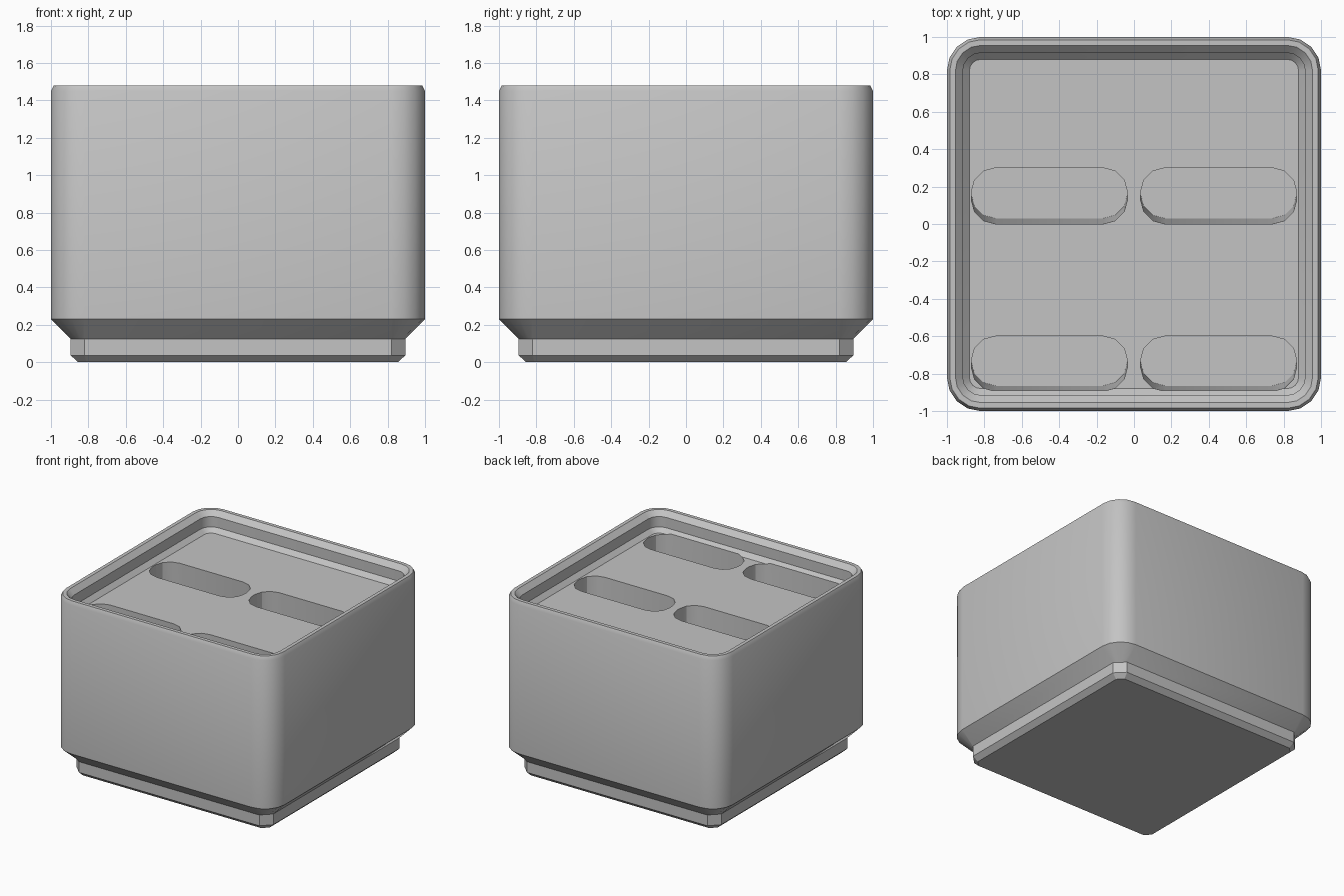
import bpy, bmesh, math
from math import radians, cos, sin

cube = bpy.data.objects.get("Cube")
if cube:
    bpy.data.objects.remove(cube)

grey = bpy.data.materials.new("plain_grey")
grey.use_nodes = True
GREY = (0.55, 0.55, 0.55, 1)
grey.diffuse_color = GREY
grey.node_tree.nodes["Principled BSDF"].inputs["Base Color"].default_value = GREY


def rounded_rect(x0, x1, y0, y1, r, z, segs, flat=False):
    """Counter-clockwise loop; flat=True straightens each corner into a chamfer."""
    pts = []
    corners = [(x1 - r, y1 - r), (x0 + r, y1 - r), (x0 + r, y0 + r), (x1 - r, y0 + r)]
    for k, (cx, cy) in enumerate(corners):
        a, b = radians(90 * k), radians(90 * k + 90)
        for i in range(segs + 1):
            t = i / segs
            ang = a + (b - a) * t
            dx, dy = cos(ang), sin(ang)
            if flat:
                dx = cos(a) * (1 - t) + cos(b) * t
                dy = sin(a) * (1 - t) + sin(b) * t
            pts.append((cx + r * dx, cy + r * dy, z))
    return pts


def loft(name, loops):
    """Skin a stack of matching loops and cap both ends."""
    bm = bmesh.new()
    rings = [[bm.verts.new(p) for p in loop] for loop in loops]
    n = len(rings[0])
    for lo, hi in zip(rings, rings[1:]):
        for i in range(n):
            j = (i + 1) % n
            bm.faces.new((lo[i], lo[j], hi[j], hi[i]))
    bm.faces.new(rings[0][::-1])
    bm.faces.new(rings[-1])
    bmesh.ops.recalc_face_normals(bm, faces=bm.faces)
    mesh = bpy.data.meshes.new(name)
    bm.to_mesh(mesh)
    bm.free()
    mesh.materials.append(grey)
    obj = bpy.data.objects.new(name, mesh)
    bpy.context.collection.objects.link(obj)
    return obj


# Bin: stepped foot, straight walls, stacking lip, recessed deck
FLOOR = 1.32
profile = [  # half width, corner radius, height, chamfered corner
    (0.855, 0.045, 0.0, True),
    (0.895, 0.075, 0.037, True),
    (0.895, 0.075, 0.125, True),
    (1.0, 0.18, 0.23, False),
    (1.0, 0.18, 1.45, False),
    (0.985, 0.165, 1.48, False),
    (0.955, 0.135, 1.48, False),
    (0.915, 0.095, 1.44, False),
    (0.915, 0.095, 1.355, False),
    (0.88, 0.06, FLOOR, False),
]
bin_body = loft("bin_body", [rounded_rect(-h, h, -h, h, r, z, 4, f)
                             for h, r, z, f in profile])

# Four deep slots, leaning slightly backwards towards the bottom
LEAN, BOTTOM, TOP = 0.03, 0.35, FLOOR + 0.01
for row, y0, y1 in (("back", 0.0, 0.3), ("front", -0.895, -0.6)):
    for side, x0, x1 in (("right", -0.87, -0.035), ("left", 0.035, 0.87)):
        cutter = loft(f"{row}_{side}_slot_cutter", [
            rounded_rect(x0, x1, y0 + LEAN, y1 + LEAN, 0.13, BOTTOM, 3),
            rounded_rect(x0, x1, y0, y1, 0.13, TOP, 3)])
        cutter.hide_render = True
        cutter.hide_viewport = True
        cut = bin_body.modifiers.new(f"{row}_{side}_slot", "BOOLEAN")
        cut.operation = "DIFFERENCE"
        cut.solver = "EXACT"
        cut.object = cutter

# Apply the cuts and remove the helpers
bpy.context.view_layer.update()
graph = bpy.context.evaluated_depsgraph_get()
cut_mesh = bpy.data.meshes.new_from_object(bin_body.evaluated_get(graph))
cutters = [m.object for m in bin_body.modifiers]
bin_body.modifiers.clear()
bin_body.data = cut_mesh
for c in cutters:
    bpy.data.objects.remove(c)

bpy.ops.object.select_all(action="DESELECT")
bin_body.select_set(True)
bpy.context.view_layer.objects.active = bin_body
bpy.ops.object.shade_smooth_by_angle(angle=radians(30))
